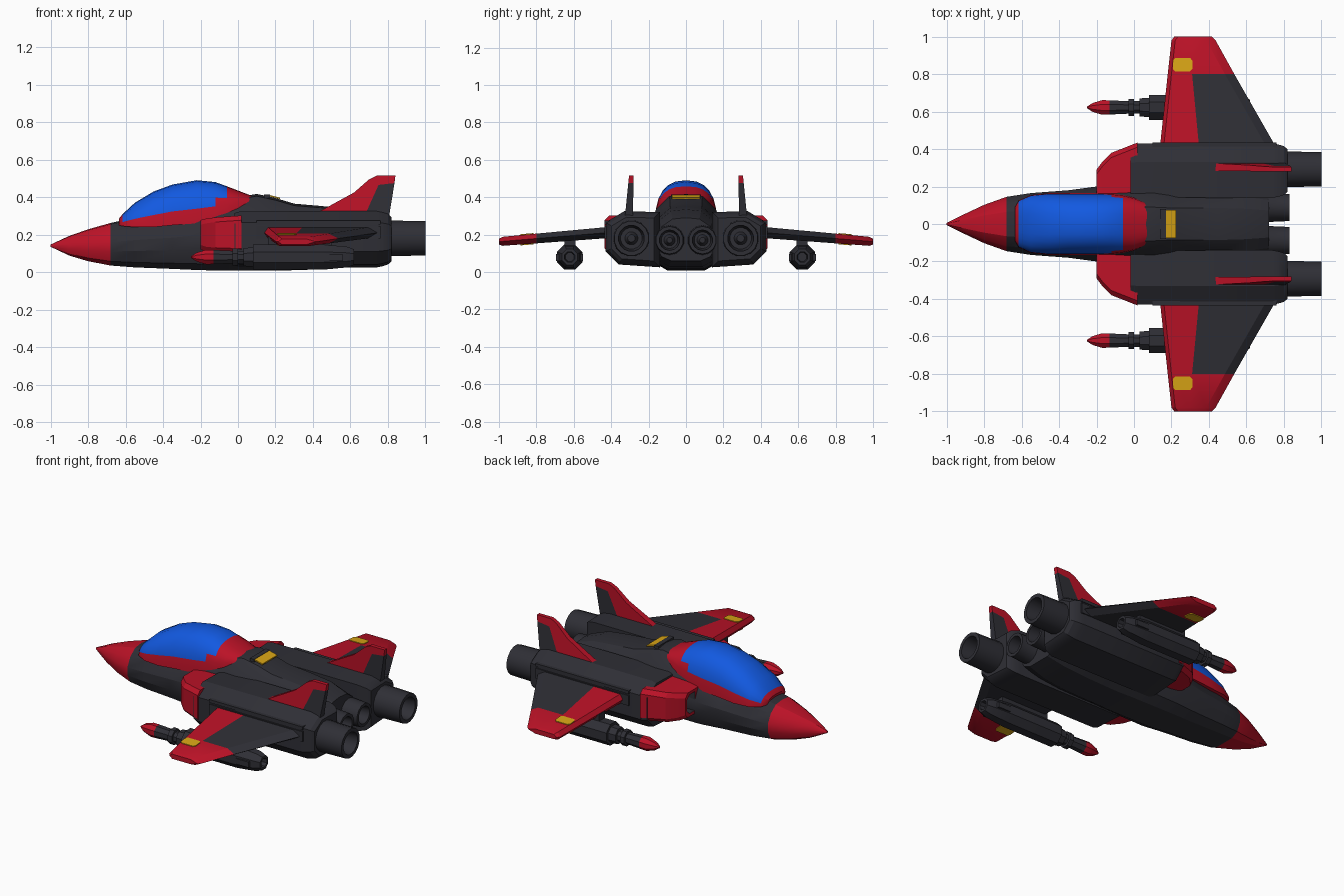
import bpy, bmesh, math

cube = bpy.data.objects.get("Cube")
if cube:
    bpy.data.objects.remove(cube)


def material(name, rgb):
    m = bpy.data.materials.new(name)
    m.use_nodes = True
    m.diffuse_color = (*rgb, 1)
    m.node_tree.nodes["Principled BSDF"].inputs["Base Color"].default_value = (*rgb, 1)
    return m


DARK, RED, BLUE, YELLOW = range(4)
MATS = [material("charcoal", (0.028, 0.028, 0.036)), material("red", (0.5, 0.006, 0.02)),
        material("canopy blue", (0.006, 0.1, 0.75)), material("yellow", (0.7, 0.38, 0.008))]


def loft(name, rings, paint=DARK, mirror=False, angle=25):
    """Skin closed rings; paint is a colour or a rule of (ring, side) indices."""
    rule = paint if callable(paint) else lambda i, j: paint
    bm = bmesh.new()
    vs = [[bm.verts.new(p) for p in ring] for ring in rings]
    n = len(rings[0])
    for i in range(len(vs) - 1):
        for j in range(n):
            k = (j + 1) % n
            f = bm.faces.new((vs[i][j], vs[i][k], vs[i + 1][k], vs[i + 1][j]))
            f.material_index = rule(i, j)
    bm.faces.new(vs[0][::-1]).material_index = rule(0, 0)
    bm.faces.new(vs[-1]).material_index = rule(len(vs) - 2, 0)
    bmesh.ops.recalc_face_normals(bm, faces=bm.faces)
    me = bpy.data.meshes.new(name)
    bm.to_mesh(me)
    bm.free()
    ob = bpy.data.objects.new(name, me)
    bpy.context.collection.objects.link(ob)
    for m in MATS:
        me.materials.append(m)
    bpy.ops.object.select_all(action='DESELECT')
    bpy.context.view_layer.objects.active = ob
    ob.select_set(True)
    bpy.ops.object.shade_smooth_by_angle(angle=math.radians(angle))
    if mirror:
        mod = ob.modifiers.new("Mirror", 'MIRROR')
        mod.use_axis = (False, True, False)
    return ob


def lathe(name, y, z, profile, sides, paint=DARK):
    """Turn an (x, radius) profile around a lengthwise axis."""
    turns = [math.tau * (k + 0.5) / sides for k in range(sides)]
    rings = [[(x, y + r * math.cos(a), z + r * math.sin(a)) for a in turns] for x, r in profile]
    return loft(name, rings, paint, True, 32)


def box(name, x0, x1, y0, y1, z0, z1, paint=DARK, mirror=False):
    rings = [[(x, y0, z0), (x, y1, z0), (x, y1, z1), (x, y0, z1)] for x in (x0, x1)]
    return loft(name, rings, paint, mirror)


# Fuselage: station x, half width, bottom, top
half = [(0, 1), (.45, .97), (.8, .8), (1, .55), (1, .33), (.82, .1), (.5, 0)]
shape = half + [(-y, z) for y, z in half[:0:-1]]
stations = [(-1, .006, .135, .147), (-.9, .055, .088, .193), (-.8, .102, .058, .228),
            (-.68, .145, .035, .262), (-.55, .165, .025, .29), (-.35, .18, .017, .32),
            (-.2, .2, .01, .35), (0, .2, .008, .4), (.1, .2, .008, .417), (.2, .19, .008, .395),
            (.3, .19, .01, .365), (.45, .19, .015, .352), (.6, .18, .03, .335), (.72, .16, .06, .29)]
loft("fuselage", [[(x, w * y, b + (t - b) * z) for y, z in shape] for x, w, b, t in stations],
     lambda i, j: RED if i < 3 else DARK)

# Canopy with its frame: the lowest band and the tail are red
arch = [math.radians(15 * k) for k in range(13)]


def arch_point(x, w, b, t, a):
    c = math.cos(a)
    return (x, math.copysign(w * abs(c) ** .8, c), b + (t - b) * max(math.sin(a), 0) ** .8)


glass = [(-.635, .09, .25, .285), (-.615, .125, .245, .31), (-.55, .155, .24, .37),
         (-.45, .165, .24, .43), (-.35, .165, .25, .467), (-.22, .165, .26, .49),
         (-.12, .162, .285, .48), (-.06, .155, .31, .458), (0, .14, .34, .435), (.07, .11, .36, .408)]


def canopy_rule(i, j):
    band = 2 if i == 6 else 1
    return BLUE if 1 <= i <= 6 and band <= j < 12 - band else RED


loft("canopy", [[arch_point(*s, a) for a in arch] for s in glass], canopy_rule, angle=35)

# Spine vent
box("spine_vent_slot", .14, .17, -.08, .08, .395, .413)
vent = [[(x, y, z - .008), (x, y, z)] for x, z in ((.17, .411), (.225, .397)) for y in (-.075, .075)]
loft("spine_vent", [vent[0] + vent[1][::-1], vent[2] + vent[3][::-1]], YELLOW)

# Engine nacelles
pod_shape = [(.14, .32), (.33, .325), (.43, .265), (.43, .11), (.36, .04), (.14, .025)]


def nacelle_ring(x, s):
    return [(x, .285 + (y - .285) * s, .178 + (z - .178) * s) for y, z in pod_shape]


loft("nacelles", [nacelle_ring(x, s) for x, s in
                  ((-.02, .93), (.01, .99), (.4, 1), (.74, 1), (.77, .96), (.8, .9), (.82, .78))],
     mirror=True)
for name, z0, z1 in (("wing_root_fairings", .18, .245), ("nacelle_side_rails", .255, .275)):
    box(name, .1, .76, .38, .436, z0, z1, mirror=True)

# Red air intakes with a recessed mouth
intake = [(.02, .435, .1, .302), (-.12, .38, .105, .292), (-.17, .33, .11, .285), (-.2, .29, .12, .278)]


def intake_ring(x, inner, outer, b, t):
    c = .025
    return [(x, inner, b), (x, outer - c, b), (x, outer, b + c), (x, outer, t - c),
            (x, outer - c, t), (x, inner, t)]


rings = [intake_ring(x, .16, o, b, t) for x, o, b, t in intake]
rings += [intake_ring(-.2, .195, .275, .14, .26), intake_ring(-.12, .195, .275, .14, .26)]
loft("intakes", rings, lambda i, j: DARK if i == 4 else RED, True, 20)

# Exhaust nozzles, hollow at the rear
lathe("main_nozzles", .292, .18, [(.7, .12), (.8, .118), (.82, .097), (1, .093), (1, .07),
                                  (.9, .058), (.9, .035), (.94, .02)], 16)
lathe("inner_nozzles", .088, .17, [(.55, .09), (.68, .088), (.7, .08), (.83, .074), (.83, .055),
                                   (.74, .045), (.74, .03), (.78, .015)], 14)

# Wings: y, leading edge, colour break, trailing edge, height, half thickness
spans = [(.38, .135, .35, .775, .214, .03), (.8, .18, .31, .535, .179, .026),
         (.98, .2, .3, .435, .164, .024), (1, .215, .3, .415, .162, .015)]


def wing_ring(y, lead, mid, trail, z, t):
    return [(lead, y, z), (lead + .02, y, z + t), (mid, y, z + t), (trail - .05, y, z + t),
            (trail, y, z), (trail - .05, y, z - t), (mid, y, z - t), (lead + .02, y, z - t)]


loft("wings", [wing_ring(*s) for s in spans], lambda i, j: RED if i or j in (0, 1, 7) else DARK, True)

# Wing marker plates, above and below
for name, dz in (("upper_wing_markers", .024), ("lower_wing_markers", -.03)):
    plate = []
    for y, trim in ((.815, .012), (.828, 0), (.872, 0), (.885, .012)):
        z = .179 - (y - .8) * .083 + dz
        plate.append([(.207 + trim, y, z), (.312 - trim, y, z),
                      (.312 - trim, y, z + .006), (.207 + trim, y, z + .006)])
    loft(name, plate, YELLOW, True)

# Tail fins: a red blade and a dark rear panel, as side profiles
fin_red = [(.41, .31), (.62, .425), (.7, .495), (.74, .515), (.84, .515), (.835, .475),
           (.75, .465), (.68, .31)]
fin_dark = [(.68, .29), (.68, .31), (.75, .465), (.835, .475), (.805, .29)]
for name, outline, colour in (("fin_blades", fin_red, RED), ("fin_panels", fin_dark, DARK)):
    rows = []
    for side in (-1, 1):
        rows.append([(x, .305 - (z - .3) * .06 + side * (.021 - (z - .3) * .04), z) for x, z in outline])
    loft(name, rows, colour, True)

# Underwing pods with red tips
pod = [(-.25, .005), (-.22, .026), (-.17, .042), (-.13, .041), (-.03, .036), (-.03, .05), (0, .05),
       (0, .036), (.03, .036), (.03, .052), (.08, .056), (.08, .073), (.45, .073), (.58, .06),
       (.62, .045), (.62, .03), (.58, .025)]
lathe("wing_pods", .622, .08, pod, 8, lambda i, j: RED if i < 3 else DARK)
box("pod_pylons", .16, .5, .59, .65, .11, .19, mirror=True)
box("pod_side_vents", .47, .56, .55, .694, .06, .095, mirror=True)
